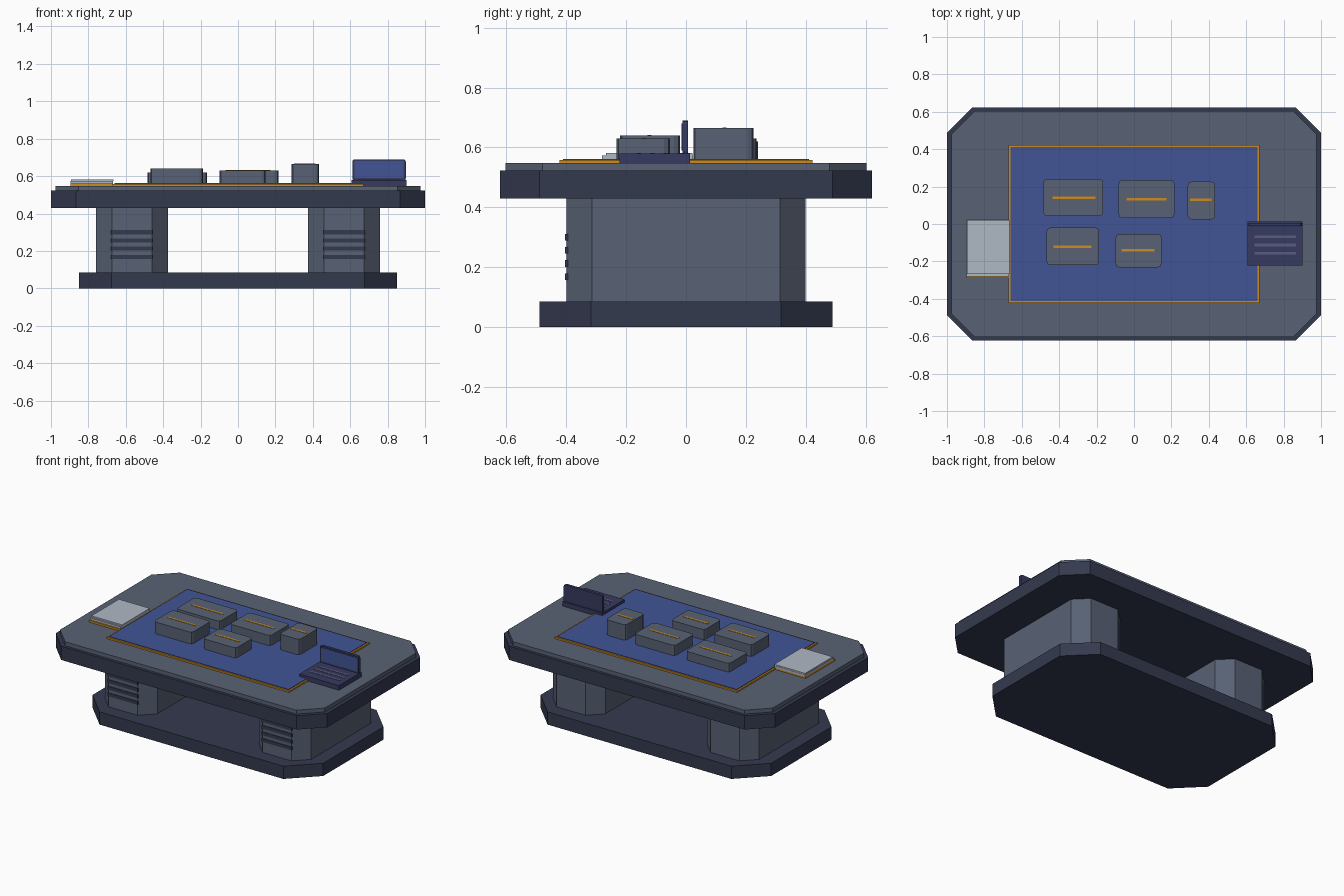
import bpy
import bmesh

cube = bpy.data.objects.get("Cube")
if cube:
    bpy.data.objects.remove(cube, do_unlink=True)


def material(name, rgb):
    m = bpy.data.materials.new(name)
    m.use_nodes = True
    m.diffuse_color = (*rgb, 1)
    bsdf = next(n for n in m.node_tree.nodes if n.type == 'BSDF_PRINCIPLED')
    bsdf.inputs["Base Color"].default_value = (*rgb, 1)
    return m


SLATE = material("slate_grey", (.098, .12, .175))
DARK = material("dark_navy", (.034, .042, .078))
BLUE = material("display_blue", (.053, .091, .305))
ORANGE = material("amber_trim", (.61, .262, .013))
PAPER = material("pale_grey", (.429, .479, .552))
INDIGO = material("laptop_indigo", (.039, .042, .118))
KEYS = material("key_grey", (.102, .109, .216))


def finish(name, bm, mat):
    bmesh.ops.recalc_face_normals(bm, faces=bm.faces)
    mesh = bpy.data.meshes.new(name)
    bm.to_mesh(mesh)
    bm.free()
    mesh.materials.append(mat)
    obj = bpy.data.objects.new(name, mesh)
    bpy.context.collection.objects.link(obj)
    return obj


def box(name, x, y, z, mat, bevel=0, axis=2, segments=1):
    """Box from (min, max) ranges; bevels the edges that run along axis."""
    bm = bmesh.new()
    bmesh.ops.create_cube(bm, size=1)
    for v in bm.verts:
        v.co = [(r[0] + r[1]) / 2 + c * (r[1] - r[0])
                for c, r in zip(v.co, (x, y, z))]
    if bevel:
        edges = [e for e in bm.edges
                 if abs(e.verts[0].co[axis] - e.verts[1].co[axis]) > 1e-5]
        bmesh.ops.bevel(bm, geom=edges, offset=bevel, offset_type='OFFSET',
                        segments=segments, profile=.5, affect='EDGES')
    return finish(name, bm, mat)


def span(half, centre=0):
    return (centre - half, centre + half)


# Table: foot plate, thick rim and top surface, all with cut corners
box("foot_plate", span(.85), span(.49), (0, .085), DARK, .173)
box("table_rim", span(1), span(.622), (.43, .522), DARK, .133)
box("table_top", span(.975), span(.603), (.522, .548), SLATE, .123)

# Pedestals with vent slats on the front
for side, cx in (("right", -.567), ("left", .567)):
    box(side + "_pedestal", span(.192, cx), span(.4), (.085, .43), SLATE, .086)
    for i in range(4):
        box(f"{side}_vent_{i + 1}", span(.111, cx), (-.404, -.395),
            span(.011, .168 + i * .044), DARK)

# Display mat with amber border
box("mat_border", span(.672), span(.422), (.548, .558), ORANGE)
box("display_mat", span(.661), span(.411), (.556, .562), BLUE)

# Model blocks, each with an amber line on top: x, y, top, line x, line y
blocks = [
    ((-.485, -.165), (.042, .24), .62, (-.435, -.205), .14),
    ((-.082, .216), (.032, .236), .63, (-.04, .175), .133),
    ((.287, .434), (.025, .226), .665, (.3, .415), .129),
    ((-.468, -.186), (-.22, -.02), .64, (-.43, -.228), -.122),
    ((-.098, .147), (-.232, -.053), .63, (-.066, .11), -.14),
]
for i, (x, y, top, line_x, line_y) in enumerate(blocks, 1):
    box(f"block_{i}", x, y, (.56, top), SLATE, .02, segments=2)
    box(f"block_line_{i}", line_x, span(.007, line_y), (top - .002, top + .002),
        ORANGE)

# Paper stack on an amber backing
box("paper_backing", (-.895, -.668), (-.29, .02), (.548, .56), ORANGE)
box("paper_stack", (-.895, -.668), (-.28, .024), (.56, .573), PAPER)
box("top_sheet", (-.893, -.666), (-.268, .022), (.573, .582), PAPER)

# Laptop
box("laptop_base", (.608, .9), (-.223, .014), (.548, .579), INDIGO)
box("laptop_lid", (.611, .897), (-.012, .006), (.575, .69), INDIGO,
    .012, axis=1, segments=2)
box("laptop_screen", (.622, .886), (-.015, -.01), (.59, .68), BLUE)
for i, y in enumerate((-.068, -.112, -.157), 1):
    box(f"key_row_{i}", (.645, .865), span(.007, y), (.577, .581), KEYS)
